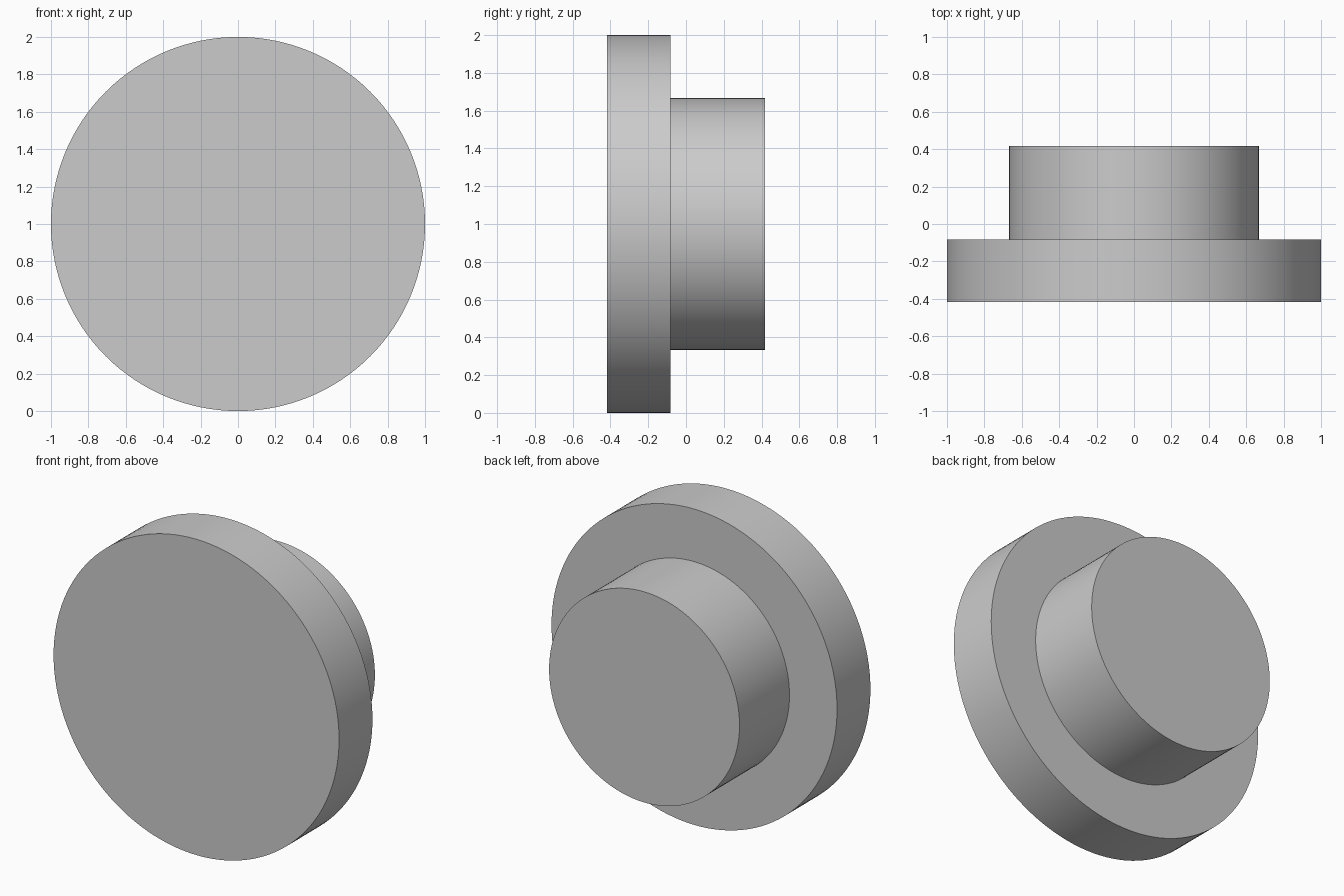
import bpy, bmesh, math
from mathutils import Matrix, Vector

cube = bpy.data.objects.get("Cube")
if cube:
    bpy.data.objects.remove(cube, do_unlink=True)

# Plain grey material
grey = bpy.data.materials.new("plain_grey")
grey.use_nodes = True
colour = (0.6, 0.6, 0.6, 1)
grey.diffuse_color = colour
grey.node_tree.nodes["Principled BSDF"].inputs["Base Color"].default_value = colour

SEGMENTS = 128
FLANGE_RADIUS, HUB_RADIUS = 1.0, 0.667
FRONT, STEP, BACK = -0.417, -0.083, 0.417


def ring(bm, radius, y):
    """Circle of vertices around the y axis."""
    steps = [2 * math.pi * i / SEGMENTS for i in range(SEGMENTS)]
    return [bm.verts.new((radius * math.cos(a), y, radius * math.sin(a))) for a in steps]


# Stepped round plug: wide flange in front, narrower hub behind
bm = bmesh.new()
profile = [(FLANGE_RADIUS, FRONT), (FLANGE_RADIUS, STEP), (HUB_RADIUS, STEP), (HUB_RADIUS, BACK)]
rings = [ring(bm, r, y) for r, y in profile]
for a, b in zip(rings, rings[1:]):
    for i in range(SEGMENTS):
        j = (i + 1) % SEGMENTS
        bm.faces.new((a[i], a[j], b[j], b[i]))
bm.faces.new(rings[0])
bm.faces.new(rings[-1])
bmesh.ops.recalc_face_normals(bm, faces=bm.faces)

mesh = bpy.data.meshes.new("flanged_plug")
bm.to_mesh(mesh)
bm.free()
mesh.materials.append(grey)
plug = bpy.data.objects.new("flanged_plug", mesh)
plug.location.z = FLANGE_RADIUS
bpy.context.collection.objects.link(plug)

# Smooth round walls, sharp rims
bpy.ops.object.select_all(action="DESELECT")
plug.select_set(True)
bpy.context.view_layer.objects.active = plug
bpy.ops.object.shade_smooth_by_angle(angle=math.radians(30))
